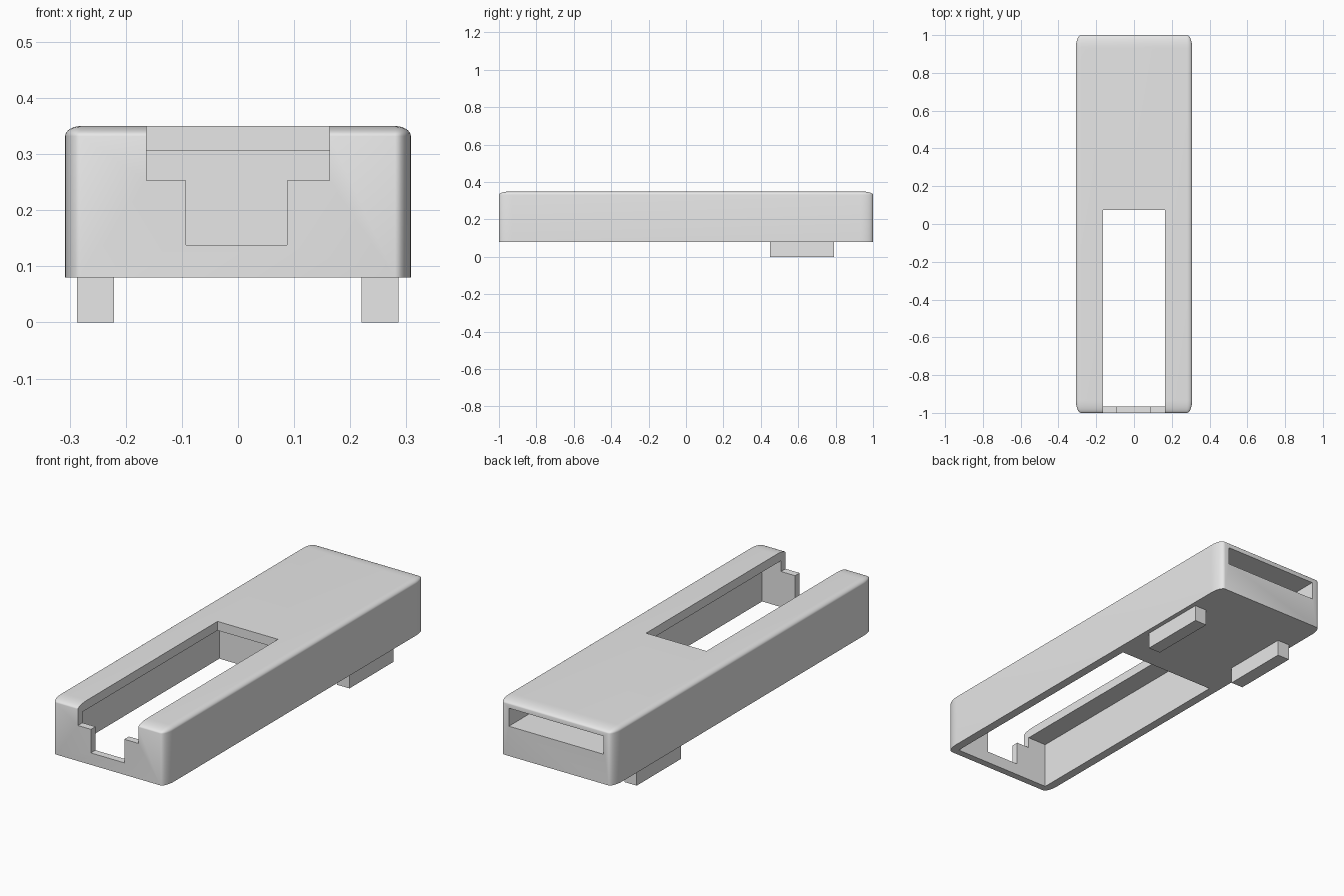
import bpy
import bmesh
from mathutils import Vector

cube = bpy.data.objects.get("Cube")
if cube:
    bpy.data.objects.remove(cube, do_unlink=True)

grey = bpy.data.materials.new("light_grey")
grey.use_nodes = True
colour = (0.8, 0.8, 0.8, 1)
grey.diffuse_color = colour
grey.node_tree.nodes["Principled BSDF"].inputs["Base Color"].default_value = colour


def box(name, low, high, radii=None):
    """Box between two corners; radii round its vertical and top edges."""
    low, high = Vector(low), Vector(high)
    scale = Vector(radii) if radii else Vector((1, 1, 1))
    bm = bmesh.new()
    bmesh.ops.create_cube(bm, size=1)
    for v in bm.verts:
        for i in range(3):
            v.co[i] = (high[i] if v.co[i] > 0 else low[i]) / scale[i]
    if radii:
        floor = low.z / scale.z
        edges = [e for e in bm.edges
                 if max(v.co.z for v in e.verts) > floor + 0.01]
        bmesh.ops.bevel(bm, geom=edges, offset=1, segments=8, profile=0.5,
                        affect='EDGES', clamp_overlap=False)
        for v in bm.verts:
            for i in range(3):
                v.co[i] *= scale[i]
    bmesh.ops.recalc_face_normals(bm, faces=bm.faces)
    mesh = bpy.data.meshes.new(name)
    bm.to_mesh(mesh)
    bm.free()
    mesh.materials.append(grey)
    obj = bpy.data.objects.new(name, mesh)
    bpy.context.collection.objects.link(obj)
    return obj


# Rounded shell
body = box("body", (-0.308, -1, 0.08), (0.308, 1, 0.35), (0.028, 0.07, 0.018))

# Openings: cavity from below, top window, stepped front notch, rear slot
openings = {
    "cavity": ((-0.265, -0.965, 0), (0.265, 0.235, 0.306)),
    "top_window": ((-0.163, -1.1, 0.253), (0.163, 0.075, 0.5)),
    "front_notch": ((-0.093, -1.1, 0.138), (0.087, -0.9, 0.4)),
    "rear_slot": ((-0.255, 0.28, 0.225), (0.255, 1.1, 0.313)),
}
for name, (low, high) in openings.items():
    cutter = box(name + "_cutter", low, high)
    cutter.hide_render = True
    cutter.hide_viewport = True
    cut = body.modifiers.new(name, 'BOOLEAN')
    cut.operation = 'DIFFERENCE'
    cut.solver = 'EXACT'
    cut.object = cutter

# Bake the cuts, then remove the helpers
bpy.context.view_layer.update()
evaluated = body.evaluated_get(bpy.context.evaluated_depsgraph_get())
mesh = bpy.data.meshes.new_from_object(evaluated)
body.modifiers.clear()
body.data = mesh
for name in openings:
    bpy.data.objects.remove(bpy.data.objects[name + "_cutter"], do_unlink=True)

bpy.ops.object.select_all(action='DESELECT')
body.select_set(True)
bpy.context.view_layer.objects.active = body
bpy.ops.object.shade_smooth_by_angle(angle=0.6)

# Pair of feet under the rear
for side, x in (("left", 0.253), ("right", -0.254)):
    box(side + "_foot", (x - 0.033, 0.45, 0), (x + 0.033, 0.79, 0.08))
